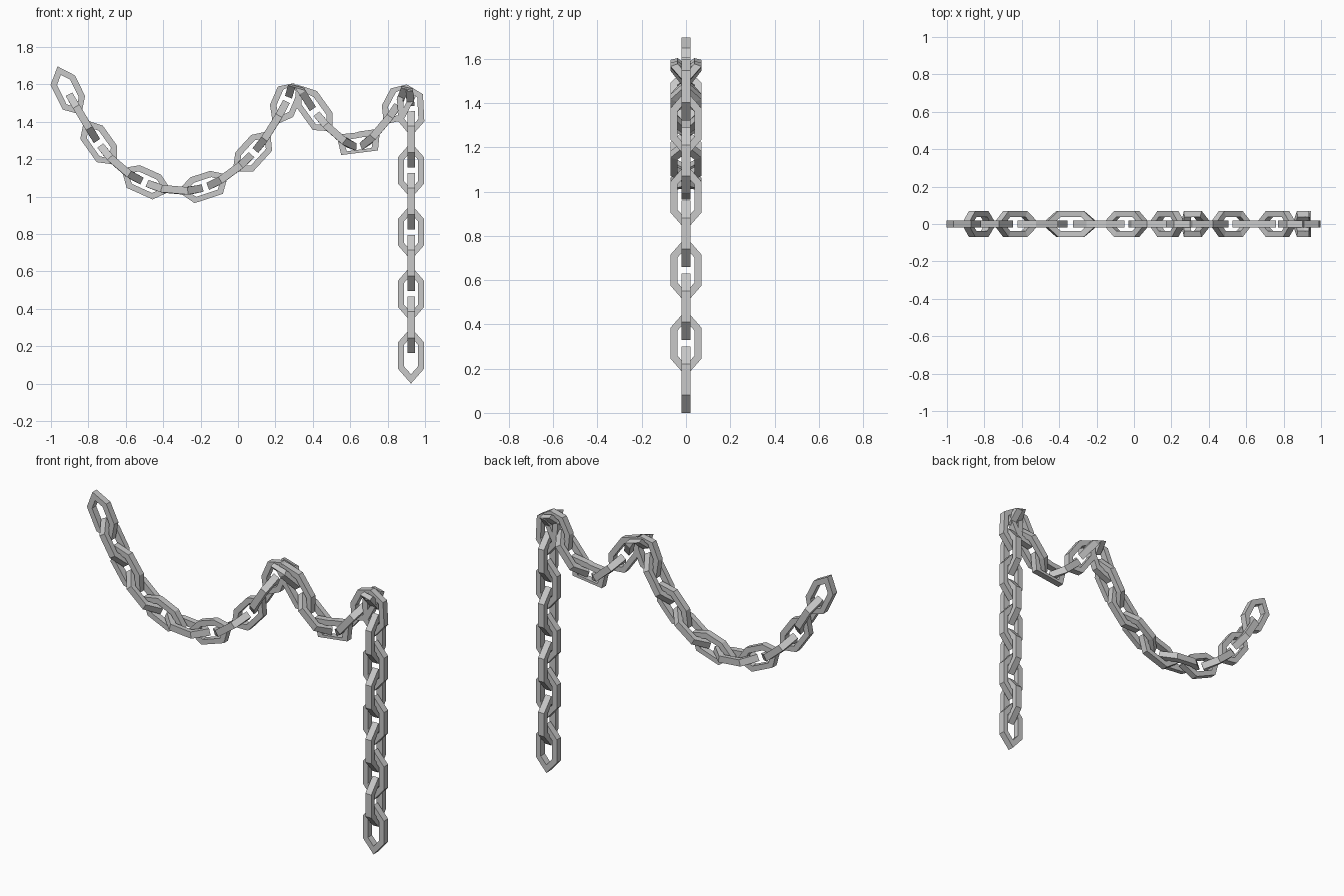
import bpy
import math
from mathutils import Vector

cube = bpy.data.objects.get("Cube")
if cube:
    bpy.data.objects.remove(cube, do_unlink=True)

# Steel colour
steel = bpy.data.materials.new("grey_steel")
steel.use_nodes = True
GREY = (0.58, 0.58, 0.58, 1)
steel.diffuse_color = GREY
steel.node_tree.nodes["Principled BSDF"].inputs["Base Color"].default_value = GREY

# Path of the draped chain in x, z: one point per link centre, plus one past each end
PITCH = 0.165
path = [(-0.97, 1.71), (-0.91, 1.56), (-0.83, 1.425), (-0.745, 1.285),
        (-0.635, 1.16), (-0.5, 1.077), (-0.34, 1.03), (-0.175, 1.05),
        (-0.04, 1.125), (0.083, 1.235), (0.18, 1.365), (0.265, 1.52),
        (0.305, 1.605), (0.41, 1.455), (0.515, 1.34), (0.645, 1.265),
        (0.77, 1.375), (0.86, 1.5), (0.905, 1.6)]
path += [(0.925, 0.15 + PITCH * k) for k in range(8, -2, -1)]
path = [Vector(p) for p in path]
LINKS = len(path) - 2


def tangent(i):
    a, b = max(i - 1, 0), min(i + 1, len(path) - 1)
    return (path[b] - path[a]) / (b - a)


def along(t):
    """Point and unit normal of the smooth path at link position t."""
    t += 1
    i = min(max(int(math.floor(t)), 0), len(path) - 2)
    f = t - i
    p, q, m, n = path[i], path[i + 1], tangent(i), tangent(i + 1)

    def curve(f):
        g = 1 - f
        return (p * (1 + 2 * f) * g * g + m * f * g * g
                + q * f * f * (3 - 2 * f) - n * f * f * g)

    d = (curve(f + 0.01) - curve(f - 0.01)).normalized()
    return curve(f), Vector((-d.y, d.x))


# Six-sided link outline: (distance along chain, distance across)
def hexagon(tip, shoulder, half_width):
    return [(tip, 0), (shoulder, half_width), (-shoulder, half_width),
            (-tip, 0), (-shoulder, -half_width), (shoulder, -half_width)]


OUTER = hexagon(0.15, 0.07, 0.07)
INNER = hexagon(0.1, 0.057, 0.038)
HALF_BAR = 0.02


def make_link(index):
    """One link bent along the path; every other link is turned a quarter."""
    upright = index % 2 == 0
    verts = []
    for outline, depth in ((OUTER, -HALF_BAR), (OUTER, HALF_BAR),
                           (INNER, HALF_BAR), (INNER, -HALF_BAR)):
        for s, w in outline:
            point, normal = along(index + s / PITCH)
            across, y = (w, depth) if upright else (depth, -w)
            flat = point + normal * across
            verts.append((flat.x, y, flat.y))
    # Bridge the four loops of the square bar into a closed ring
    faces = []
    for ring in range(4):
        nxt = (ring + 1) % 4
        for k in range(6):
            j = (k + 1) % 6
            faces.append((ring * 6 + k, ring * 6 + j, nxt * 6 + j, nxt * 6 + k))
    mesh = bpy.data.meshes.new("chain_link")
    mesh.from_pydata(verts, [], faces)
    mesh.materials.append(steel)
    mesh.update()
    # Make the faces point outward
    import bmesh
    bm = bmesh.new()
    bm.from_mesh(mesh)
    bmesh.ops.recalc_face_normals(bm, faces=bm.faces)
    bm.to_mesh(mesh)
    bm.free()
    kind = "upright_link" if upright else "turned_link"
    obj = bpy.data.objects.new(f"{kind}_{index + 1}", mesh)
    bpy.context.collection.objects.link(obj)


for index in range(LINKS):
    make_link(index)
